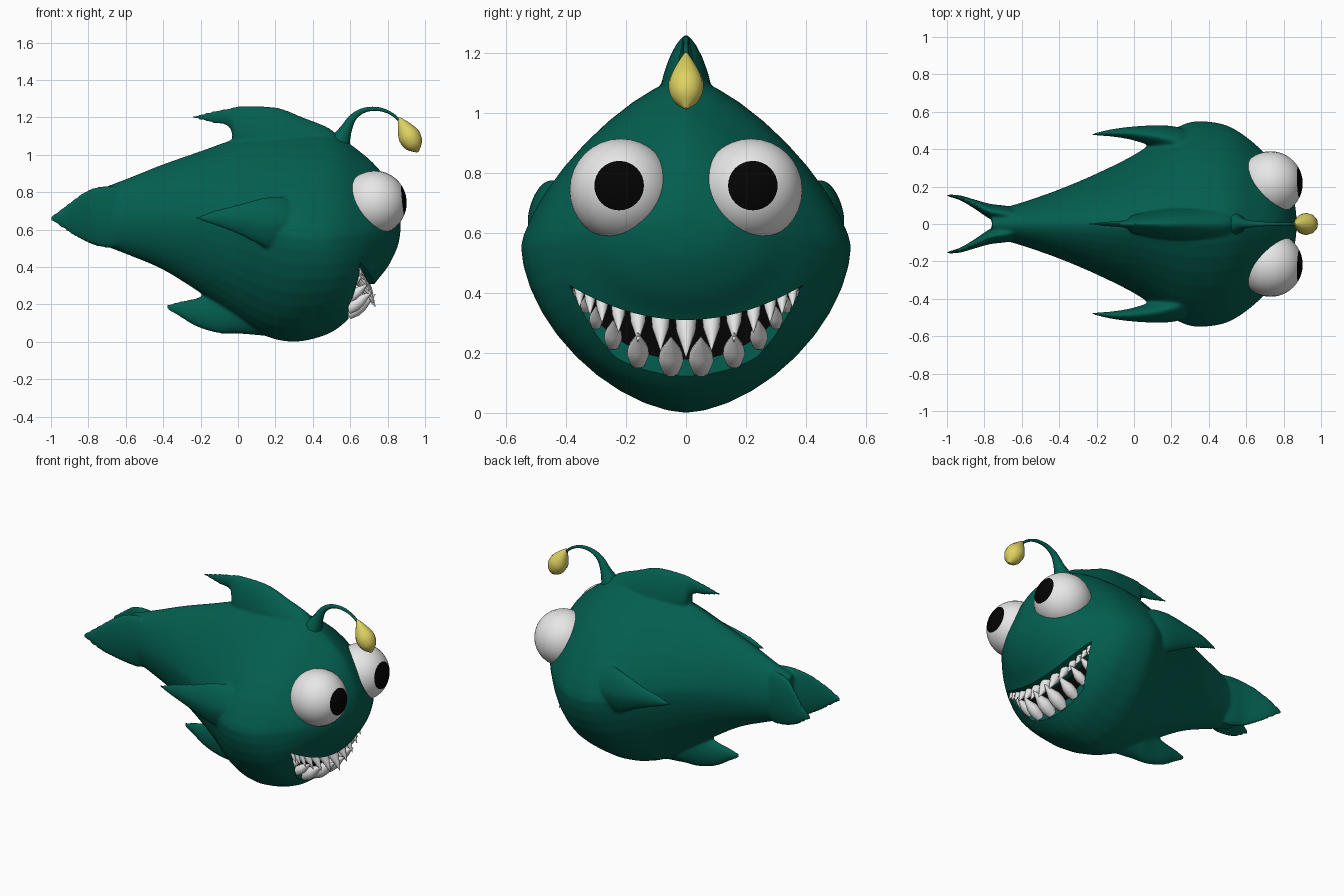
import bpy, bmesh, math
from mathutils import Vector

if "Cube" in bpy.data.objects:
    bpy.data.objects.remove(bpy.data.objects["Cube"])


def mat(name, rgb):
    m = bpy.data.materials.new(name)
    m.diffuse_color = (*rgb, 1)
    m.use_nodes = True
    m.node_tree.nodes["Principled BSDF"].inputs["Base Color"].default_value = m.diffuse_color
    return m


GREEN = mat("deep green", (0.001, 0.113, 0.078))
WHITE = mat("white", (0.8, 0.8, 0.8))
BLACK = mat("black", (0.001, 0.001, 0.001))
YELLOW = mat("yellow", (0.73, 0.64, 0.12))


def smooth(ob, angle=40):
    bpy.ops.object.select_all(action='DESELECT')
    ob.select_set(True)
    bpy.context.view_layer.objects.active = ob
    bpy.ops.object.shade_smooth_by_angle(angle=math.radians(angle))


def finish(name, bm, *mats, angle=40):
    bmesh.ops.recalc_face_normals(bm, faces=bm.faces[:])
    me = bpy.data.meshes.new(name)
    bm.to_mesh(me)
    bm.free()
    for m in mats:
        me.materials.append(m)
    ob = bpy.data.objects.new(name, me)
    bpy.context.collection.objects.link(ob)
    smooth(ob, angle)
    return ob


def refine(rows, steps):
    """Smooth curve through rows of numbers."""
    out = []
    for i in range(len(rows) - 1):
        a, b, c, d = (rows[max(i - 1, 0)], rows[i], rows[i + 1], rows[min(i + 2, len(rows) - 1)])
        for k in range(steps):
            t = k / steps
            out.append([0.5 * (2 * q + (r - p) * t + (2 * p - 5 * q + 4 * r - s) * t * t
                               + (3 * q - p - 3 * r + s) * t ** 3)
                        for p, q, r, s in zip(a, b, c, d)])
    return out + [list(rows[-1])]


def skin(bm, rings):
    """Bridge point rings and cap both ends."""
    vs = [[bm.verts.new(p) for p in ring] for ring in rings]
    n = len(vs[0])
    for a, b in zip(vs, vs[1:]):
        for j in range(n):
            k = (j + 1) % n
            bm.faces.new((a[j], a[k], b[k], b[j]))
    bm.faces.new(vs[0])
    bm.faces.new(vs[-1])


def section(x, yc, zlo, zhi, zc, hw, up=2.0, low=2.0, n=40):
    """Rounded-diamond outline across the length of the fish."""
    pts = []
    for j in range(n):
        a = 2 * math.pi * j / n
        c, s = math.cos(a), math.sin(a)
        p = up if s >= 0 else low
        y = math.copysign(abs(c) ** (2 / p), c) * max(hw, 0.003)
        z = abs(s) ** (2 / p) * ((zhi - zc) if s >= 0 else (zlo - zc))
        pts.append((x, yc + y, zc + z))
    return pts


def fin(name, rows, p=1.6):
    """Fin from rows of x, y centre, low z, high z, half thickness."""
    bm = bmesh.new()
    skin(bm, [section(x, y, lo, max(hi, lo + 0.008), (lo + hi) / 2, hw, p, p, n=24)
              for x, y, lo, hi, hw in refine(rows, 5)])
    return finish(name, bm, GREEN, angle=60)


# Body: x, low z, high z, widest z, half width, lower roundness
BODY = [(-.76, .53, .81, .66, .07, 2), (-.6, .47, .87, .66, .115, 1.9),
        (-.4, .385, .95, .66, .185, 1.8), (-.2, .26, 1.02, .65, .27, 1.7),
        (0, .12, 1.09, .63, .37, 1.7), (.15, .03, 1.11, .59, .47, 1.7),
        (.3, .0, 1.12, .56, .545, 1.7), (.45, .03, 1.12, .55, .54, 1.75),
        (.55, .085, 1.09, .56, .50, 1.9), (.65, .19, 1.02, .57, .425, 2),
        (.73, .31, .95, .59, .345, 2), (.8, .40, .86, .6, .255, 2),
        (.85, .5, .74, .62, .15, 2), (.868, .58, .66, .62, .05, 2)]
bm = bmesh.new()
skin(bm, [section(x, 0, lo, hi, zc, hw, 1.4 + .7 * max(0, -x), p)
          for x, lo, hi, zc, hw, p in refine(BODY, 5)])
body = finish("body", bm, GREEN)

# Fins and tail
parts = [
    fin("dorsal_fin", [(-.245, 0, 1.197, 1.207, .005), (-.13, 0, 1.167, 1.235, .013),
                       (-.04, 0, 1.135, 1.252, .022), (0, 0, .95, 1.26, .05),
                       (.2, 0, .86, 1.255, .085), (.35, 0, .88, 1.2, .09),
                       (.5, 0, .92, 1.135, .08), (.6, 0, .92, 1.03, .05)]),
    fin("belly_fin", [(-.385, 0, .175, .198, .006), (-.31, 0, .133, .217, .02),
                      (-.22, 0, .08, .235, .035), (-.1, 0, .045, .28, .05),
                      (0, 0, .043, .3, .07), (.16, 0, .03, .3, .08)], 1.9)]
for side in (-1, 1):
    parts.append(fin("side_fin", [
        (-.225, side * .478, .655, .667, .006), (-.12, side * .487, .62, .705, .02),
        (0, side * .484, .575, .735, .038), (.16, side * .46, .5, .775, .068),
        (.28, side * .42, .5, .765, .085), (.4, side * .38, .54, .68, .06)]))
    parts.append(fin("tail_lobe", [
        (-1.005, side * .154, .652, .67, .005), (-.93, side * .14, .6, .725, .013),
        (-.85, side * .105, .55, .785, .025), (-.77, side * .068, .515, .825, .04),
        (-.68, side * .052, .5, .835, .045), (-.6, side * .04, .52, .82, .04)], 1.8))

# Blend everything into one skin
bpy.ops.object.select_all(action='DESELECT')
for ob in parts + [body]:
    ob.select_set(True)
bpy.context.view_layer.objects.active = body
bpy.ops.object.join()
rm = body.modifiers.new("blend", 'REMESH')
rm.mode = 'VOXEL'
rm.voxel_size = .009
sm = body.modifiers.new("soften", 'SMOOTH')
sm.factor = .5
sm.iterations = 8
for name in ("blend", "soften"):
    bpy.ops.object.modifier_apply(modifier=name)


# Mouth: crescent cut, with a dark plate on its back wall
def lip_top(y):
    return .31 + .116 * (y / .39) ** 2


def lip_bottom(y):
    return .09 + .336 * (abs(y) / .39) ** 2.5


def crescent(depth, x0, x1):
    ys = [.39 * i / 16 for i in range(-16, 17)]
    loop = [(y, lip_top(y)) for y in ys]
    loop += [(y, lip_top(y) + depth * (lip_bottom(y) - lip_top(y))) for y in ys[-2:0:-1]]
    bm = bmesh.new()
    skin(bm, [[(x, y, z) for y, z in loop] for x in (x0, x1)])
    return bm


cutter = finish("mouth_cutter", crescent(1, .59, 1.2), GREEN)
cutter.hide_render = True
mod = body.modifiers.new("mouth", 'BOOLEAN')
mod.operation = 'DIFFERENCE'
mod.solver = 'EXACT'
mod.object = cutter
bpy.context.view_layer.objects.active = body
bpy.ops.object.modifier_apply(modifier=mod.name)
smooth(body)
bpy.data.objects.remove(cutter)
finish("mouth_inside", crescent(.6, .587, .595), BLACK)

# Lure stalk
cu = bpy.data.curves.new("lure_stalk", 'CURVE')
cu.dimensions = '3D'
cu.bevel_depth = 1
cu.bevel_resolution = 2
cu.use_fill_caps = True
path = refine([(.5, .98, .1), (.54, 1.06, .062), (.575, 1.13, .034), (.615, 1.2, .02),
               (.68, 1.24, .013), (.76, 1.243, .01), (.83, 1.213, .008), (.88, 1.165, .008)], 4)
sp = cu.splines.new('POLY')
sp.points.add(len(path) - 1)
for pt, (x, z, r) in zip(sp.points, path):
    pt.co = (x, 0, z, 1)
    pt.radius = r
sp.use_smooth = True
cu.materials.append(GREEN)
bpy.context.collection.objects.link(bpy.data.objects.new("lure_stalk", cu))


def spindle(bm, start, end, profile, n=10):
    """Turned shape along start-end; profile is (fraction, radius)."""
    start, end = Vector(start), Vector(end)
    q = (end - start).to_track_quat('Z', 'Y')
    skin(bm, [[start.lerp(end, f) + q @ Vector((r * math.cos(2 * math.pi * j / n),
                                               r * math.sin(2 * math.pi * j / n), 0))
               for j in range(n)] for f, r in profile])


# Lure bulb
bm = bmesh.new()
spindle(bm, (.86, 0, 1.2), (.962, 0, 1.015),
        refine([(0, .005), (.2, .03), (.42, .052), (.6, .059), (.82, .046), (1, .006)], 3), 12)
finish("lure_bulb", bm, YELLOW)

# Eyes: pole cap facing forward is the pupil
for side, label in ((-1, "right"), (1, "left")):
    bm = bmesh.new()
    bmesh.ops.create_uvsphere(bm, u_segments=32, v_segments=25, radius=.172)
    for f in bm.faces:
        f.material_index = int(f.calc_center_median().normalized().z > math.cos(math.radians(28)))
    q = Vector((1, side * .04, .1)).to_track_quat('Z', 'Y')
    for v in bm.verts:
        v.co = q @ v.co + Vector((.73, side * .217, .743))
    finish("eye_" + label, bm, WHITE, BLACK)

# Teeth
bm_top, bm_low = bmesh.new(), bmesh.new()
for y in (0, .085, .16, .225, .28, .32, .355):
    for s in ((1, -1) if y else (1,)):
        k = y / .37
        x, z, size = .665 - .04 * k * k, lip_top(y) + .01, 1 - .55 * k
        spindle(bm_top, (x, s * y, z), (x + .06 * size + .01, s * y, z - .135 * size),
                [(0, .036 * size), (.35, .032 * size), (1, .001)], 10)
for y, size in ((.05, 1), (.16, .88), (.243, .72), (.3, .55), (.335, .4), (.365, .3)):
    for s in (1, -1):
        z = lip_bottom(y) + .02 + .045 * size * (1 - y)
        spindle(bm_low, (.585, s * y, z - .01), (.59 + .145 * size, s * y, z + .1 * size),
                [(0, .03 * size), (.25, .042 * size), (.5, .038 * size), (1, .001)], 10)
finish("upper_teeth", bm_top, WHITE, angle=60)
finish("lower_teeth", bm_low, WHITE, angle=60)
